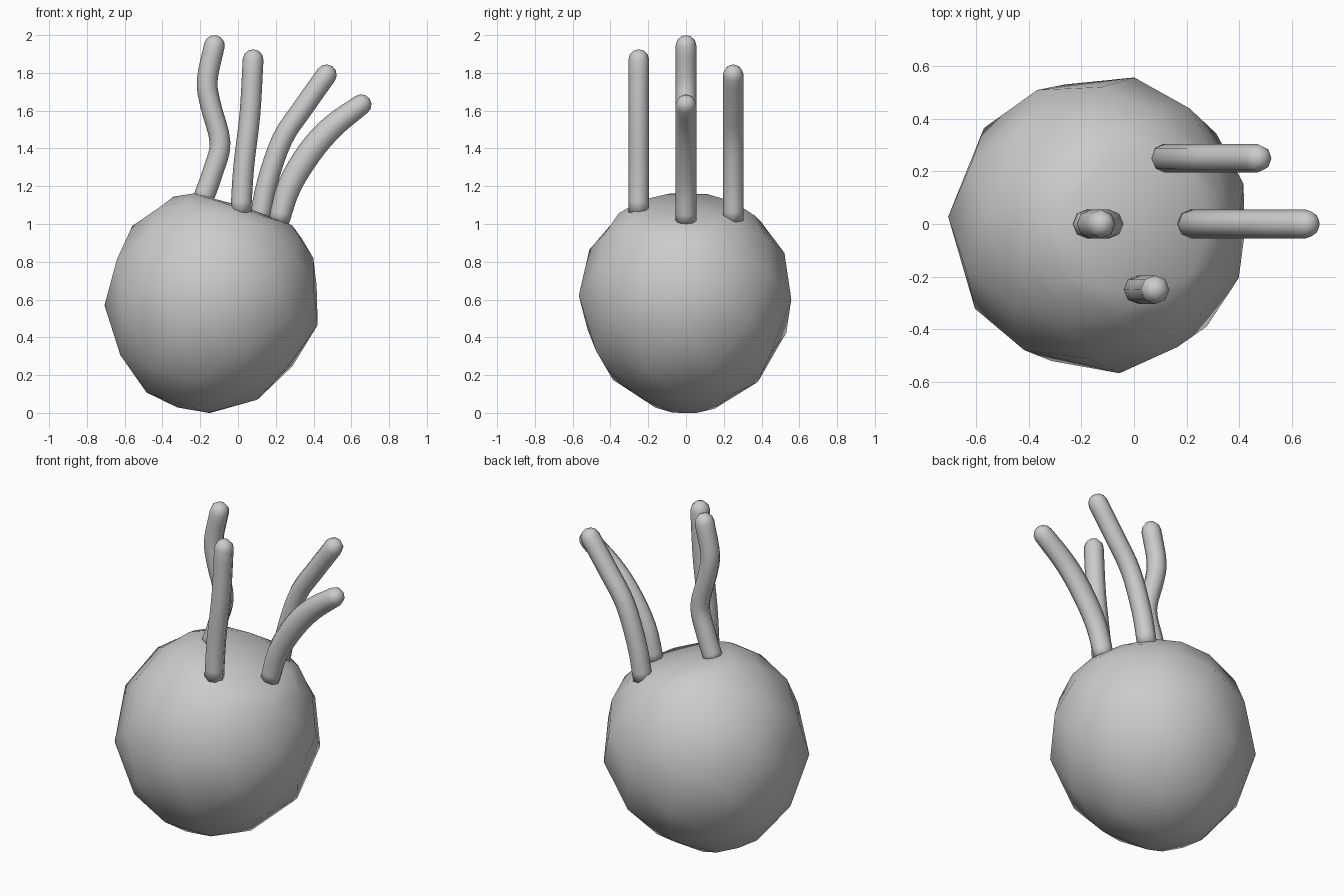
import bpy, bmesh, math
from mathutils import Vector, Matrix
from mathutils.geometry import interpolate_bezier

if "Cube" in bpy.data.objects:
    bpy.data.objects.remove(bpy.data.objects["Cube"])


def make_object(name, bm):
    bmesh.ops.recalc_face_normals(bm, faces=bm.faces)
    mesh = bpy.data.meshes.new(name)
    bm.to_mesh(mesh)
    bm.free()
    for p in mesh.polygons:
        p.use_smooth = True
    obj = bpy.data.objects.new(name, mesh)
    bpy.context.collection.objects.link(obj)
    return obj


def fan(bm, ring, tip):
    for i in range(len(ring)):
        bm.faces.new((ring[i], ring[(i + 1) % len(ring)], tip))


# Round body: nine-sided lathe, rings staggered by half a step, leaning to +x
def body():
    n = 9
    step = math.tau / n
    profile = [(.18, -.56), (.39, -.415), (.535, -.19), (.572, .06),
               (.525, .255), (.44, .39), (.365, .47), (.28, .52)]
    bm = bmesh.new()
    rings = []
    for k, (r, h) in enumerate(profile):
        phase = math.radians(-3) + (k - 3) / 2 * step
        rings.append([bm.verts.new((r * math.cos(phase + i * step),
                                    r * math.sin(phase + i * step), h))
                      for i in range(n)])
    for a, b in zip(rings, rings[1:]):
        for i in range(n):
            j = (i + 1) % n
            bm.faces.new((a[i], a[j], b[i]))
            bm.faces.new((a[j], b[j], b[i]))
    fan(bm, rings[0], bm.verts.new((0, 0, -.585)))
    fan(bm, rings[-1], bm.verts.new((0, 0, .535)))
    bm.transform(Matrix.Translation((-.14, 0, .585)) @ Matrix.Rotation(math.radians(18), 4, 'Y'))
    return make_object("body", bm)


# Bent stalk: tube swept along a smooth path in the xz plane, with a rounded tip
def stalk(name, y, pts, radius=.055, n=8, swell=0):
    p = [Vector((x, y, z)) for x, z in pts]
    ext = [2 * p[0] - p[1]] + p + [2 * p[-1] - p[-2]]
    path = []
    for i in range(1, len(p)):
        a, b = ext[i], ext[i + 1]
        ta, tb = (b - ext[i - 1]) / 6, (ext[i + 2] - a) / 6
        path += interpolate_bezier(a, a + ta, b - tb, b, 5)[:-1]
    path.append(p[-1])
    end = (path[-1] - path[-2]).normalized()
    m = len(path) - 1
    stations = [(c, radius, swell * math.sin(math.pi * i / m)) for i, c in enumerate(path)]
    for ang in (30, 60):
        t = math.radians(ang)
        stations.append((p[-1] + end * radius * math.sin(t), radius * math.cos(t), 0))
    bm = bmesh.new()
    rings = []
    for i, (c, r, s) in enumerate(stations):
        d = (stations[min(i + 1, len(stations) - 1)][0] - stations[max(i - 1, 0)][0]).normalized()
        side = Vector((0, 1, 0)).cross(d)
        rings.append([bm.verts.new(c + side * (r + s) * math.cos(k * math.tau / n)
                                   + Vector((0, r, 0)) * math.sin(k * math.tau / n))
                      for k in range(n)])
    for a, b in zip(rings, rings[1:]):
        for k in range(n):
            j = (k + 1) % n
            bm.faces.new((a[k], a[j], b[j], b[k]))
    bm.faces.new(rings[0])
    fan(bm, rings[-1], bm.verts.new(p[-1] + end * radius))
    return make_object(name, bm)


body()
stalk("left_stalk", 0, [(-.185, 1.13), (-.135, 1.27), (-.095, 1.43), (-.145, 1.63), (-.163, 1.76), (-.125, 1.945)])
stalk("front_stalk", -.25, [(.015, 1.06), (.03, 1.3), (.063, 1.58), (.08, 1.87)])
stalk("back_stalk", .25, [(.115, 1.02), (.155, 1.22), (.235, 1.45), (.348, 1.62), (.468, 1.79)])
stalk("right_stalk", 0, [(.215, 1.01), (.272, 1.2), (.38, 1.38), (.5, 1.515), (.652, 1.632)], swell=.012)
